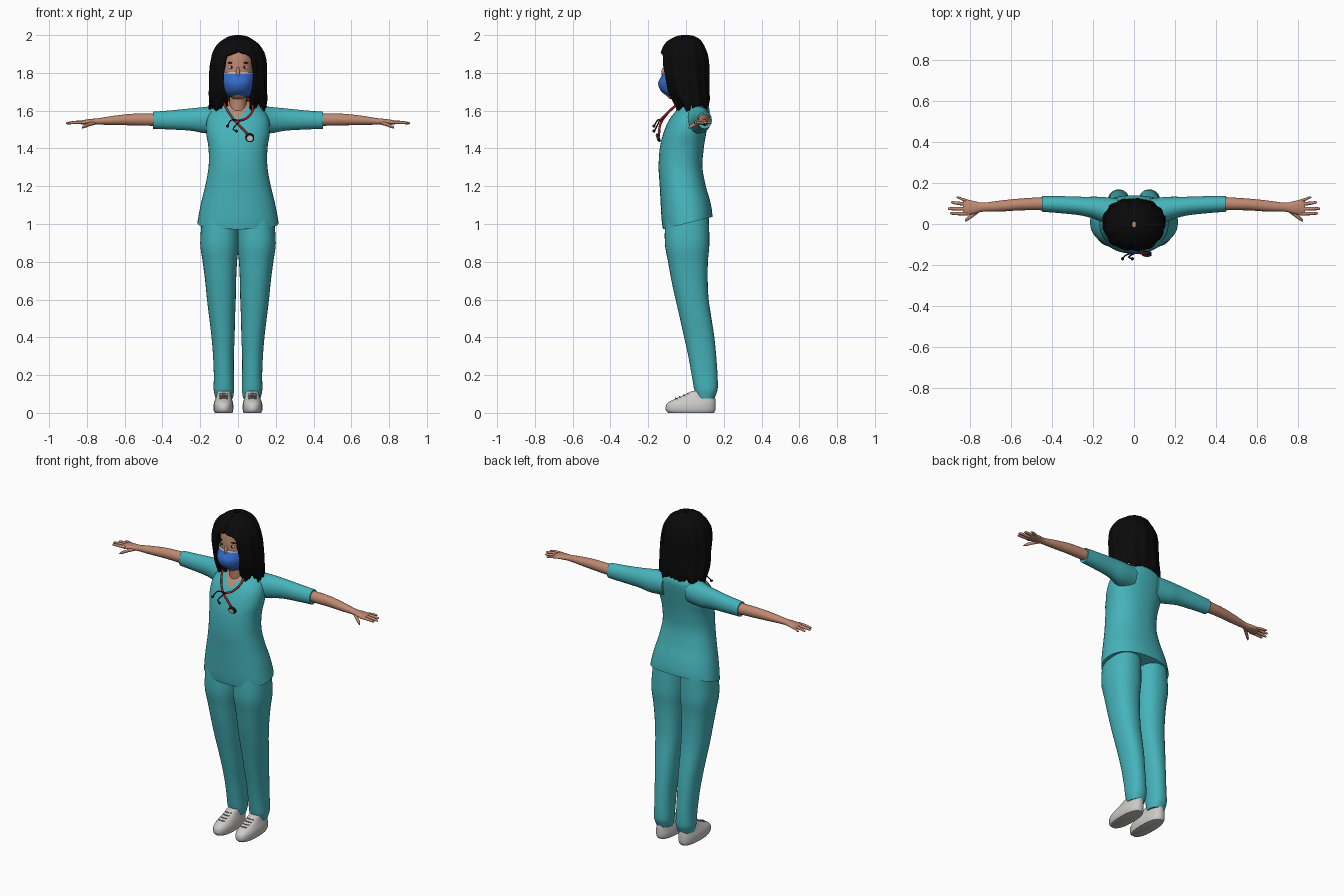
import bpy, bmesh, math
from mathutils import Vector

if "Cube" in bpy.data.objects:
    bpy.data.objects.remove(bpy.data.objects["Cube"])


def mat(name, r, g, b):
    m = bpy.data.materials.new(name)
    m.diffuse_color = (r, g, b, 1)
    m.use_nodes = True
    m.node_tree.nodes["Principled BSDF"].inputs["Base Color"].default_value = m.diffuse_color
    return m


TEAL = mat("teal_cloth", 0.06, 0.455, 0.495)
SKIN = mat("skin", 0.52, 0.25, 0.165)
HAIR = mat("black_hair", 0.003, 0.003, 0.003)
SHOE = mat("pale_shoe", 0.6, 0.59, 0.58)
GREY = mat("grey_lace", 0.22, 0.22, 0.22)
BLUE = mat("mask_blue", 0.035, 0.145, 0.58)
WHITE = mat("white", 0.8, 0.8, 0.8)
RED = mat("red_tube", 0.36, 0.02, 0.016)
DARK = mat("dark_rubber", 0.012, 0.012, 0.014)


def finish(name, bm, mats, rule=None, angle=50):
    bmesh.ops.recalc_face_normals(bm, faces=bm.faces)
    for f in bm.faces:
        f.smooth = True
        if rule:
            f.material_index = rule(f.calc_center_median())
    me = bpy.data.meshes.new(name)
    bm.to_mesh(me)
    bm.free()
    for m in mats:
        me.materials.append(m)
    me.set_sharp_from_angle(angle=math.radians(angle))
    ob = bpy.data.objects.new(name, me)
    bpy.context.collection.objects.link(ob)
    return ob


def refine(rings, k):
    """Catmull-Rom interpolation between the given rings."""
    out = []
    for i in range(len(rings) - 1):
        p0, p1 = rings[max(i - 1, 0)], rings[i]
        p2, p3 = rings[i + 1], rings[min(i + 2, len(rings) - 1)]
        for j in range(k):
            t = j / k
            out.append([0.5 * (2 * b + (c - a) * t + (2 * a - 5 * b + 4 * c - d) * t * t
                               + (3 * b - a - 3 * c + d) * t ** 3)
                        for a, b, c, d in zip(p0, p1, p2, p3)])
    return out + [list(rings[-1])]


def spow(v, p):
    return math.copysign(abs(v) ** (2 / p), v)


def loft(name, rings, mats, axis='z', n=32, k=4, p=2.0, sx=1, warp=None, rule=None, cut=None):
    """Ring = (position on axis, centre, half width, y start, y end[, opening angle])."""
    bm = bmesh.new()
    is_open = len(rings[0]) > 5
    loops = []
    for r in refine(rings, k):
        t, c, w, y0, y1 = r[:5]
        h = max(r[5], 0.004) if is_open else 0
        loop = []
        for i in range(n):
            a = h + (2 * math.pi - 2 * h) * i / (n - 1 if is_open else n)
            s = c + w * spow(math.sin(a), p)
            y = (y0 + y1) / 2 - (y1 - y0) / 2 * spow(math.cos(a), p)
            co = Vector((s, y, t)) if axis == 'z' else Vector((t, y, s))
            if warp:
                co = warp(co, a)
            co.x *= sx
            loop.append(bm.verts.new(co))
        loops.append(loop)
    for A, B in zip(loops, loops[1:]):
        for i in range(n - 1 if is_open else n):
            j = (i + 1) % n
            bm.faces.new((A[i], A[j], B[j], B[i]))
    if not is_open:
        bm.faces.new(loops[0])
        bm.faces.new(loops[-1])
    for co, no in cut or []:
        bmesh.ops.bisect_plane(bm, geom=bm.verts[:] + bm.edges[:] + bm.faces[:],
                               plane_co=co, plane_no=no)
    return finish(name, bm, mats, rule)


def blob(name, loc, size, m):
    bm = bmesh.new()
    bmesh.ops.create_uvsphere(bm, u_segments=16, v_segments=10, radius=1)
    for v in bm.verts:
        v.co = Vector((v.co.x * size[0], v.co.y * size[1], v.co.z * size[2])) + Vector(loc)
    return finish(name, bm, [m])


def tube(name, pts, rad, m):
    cu = bpy.data.curves.new(name, 'CURVE')
    cu.dimensions = '3D'
    cu.bevel_depth, cu.bevel_resolution, cu.use_fill_caps = rad, 2, True
    sp = cu.splines.new('POLY')
    path = refine(pts, 6)
    sp.points.add(len(path) - 1)
    for q, co in zip(sp.points, path):
        q.co = (*co, 1)
    cu.materials.append(m)
    ob = bpy.data.objects.new(name, cu)
    bpy.context.collection.objects.link(ob)
    bpy.ops.object.select_all(action='DESELECT')
    ob.select_set(True)
    bpy.context.view_layer.objects.active = ob
    bpy.ops.object.convert(target='MESH')


def disc(name, loc, rad, depth, m, normal):
    bm = bmesh.new()
    bmesh.ops.create_cone(bm, cap_ends=True, segments=24, radius1=rad, radius2=rad, depth=depth)
    rot = Vector(normal).to_track_quat('Z', 'Y')
    for v in bm.verts:
        v.co = rot @ v.co + Vector(loc)
    finish(name, bm, [m])


def thicken(ob, d):
    mod = ob.modifiers.new("thickness", 'SOLIDIFY')
    mod.thickness, mod.offset = d, -1


# Tunic: tilted hem, V neck showing skin
def hem(co, a):
    co.z += 0.25 * (co.y - 0.01) * max(0, min(1, (1.2 - co.z) / 0.19))
    return co


V = 1.55
loft("tunic", [(1.005, 0, .215, -.122, .14), (1.05, 0, .208, -.129, .137),
               (1.12, 0, .194, -.134, .125), (1.2, 0, .174, -.139, .105),
               (1.3, 0, .156, -.145, .087), (1.4, 0, .156, -.139, .094),
               (1.48, 0, .168, -.12, .107), (1.55, 0, .165, -.09, .12),
               (1.6, 0, .14, -.052, .125), (1.63, 0, .1, -.025, .115),
               (1.65, 0, .06, 0, .09)], [TEAL, SKIN], n=48, p=2.25, warp=hem,
     cut=[((0, 0, V), (1, 0, -.75)), ((0, 0, V), (1, 0, .75))],
     rule=lambda c: int(abs(c.x) < .75 * (c.z - V) and c.y < 0.03))
loft("neck", [(1.56, 0, .05, -.05, .06), (1.64, 0, .045, -.055, .05), (1.72, 0, .045, -.06, .05)], [SKIN])

# Head, nose, eyes and brows
loft("head", [(1.662, 0, .025, -.085, -.02), (1.69, 0, .055, -.11, .02), (1.74, 0, .075, -.118, .07),
              (1.8, 0, .083, -.118, .09), (1.87, 0, .085, -.116, .095), (1.93, 0, .075, -.1, .085),
              (1.97, 0, .04, -.05, .05)], [SKIN])
blob("nose", (0, -.115, 1.80), (.011, .016, .03), SKIN)
for sx, side in ((-1, "right"), (1, "left")):
    blob(side + "_eye", (sx * .034, -.104, 1.83), (.015, .007, .008), WHITE)
    blob(side + "_iris", (sx * .034, -.108, 1.83), (.006, .0055, .007), DARK)
    blob(side + "_brow", (sx * .036, -.104, 1.853), (.02, .007, .004), HAIR)

# Face mask with a white top edge
thicken(loft("face_mask", [(1.672, 0, .06, .05, -.085, 2.0), (1.69, 0, .074, .06, -.118, 1.95),
                           (1.715, 0, .082, .06, -.14, 1.9), (1.75, 0, .087, .06, -.147, 1.85),
                           (1.785, 0, .089, .06, -.128, 1.85), (1.803, 0, .089, .06, -.119, 1.85)],
             [BLUE, WHITE], rule=lambda c: int(c.z > 1.794)), .006)


# Hair: shell open at the face, with wavy strands and ragged ends
def strands(co, a):
    s = 1 + .022 * math.sin(13 * a) + .015 * math.sin(5 * a + 20 * co.z)
    co.x *= s
    co.y *= s
    co.z += (.018 * math.sin(9 * a) + .008 * math.sin(31 * a)) * max(0, min(1, (1.7 - co.z) / .08))
    return co


thicken(loft("hair", [(2.0, 0, .012, -.02, .015, 0), (1.994, 0, .045, -.05, .045, 0),
                      (1.975, 0, .08, -.087, .076, 0), (1.95, 0, .11, -.112, .093, 0),
                      (1.915, 0, .132, -.128, .108, 0), (1.89, 0, .141, -.135, .115, .46),
                      (1.84, 0, .149, -.135, .12, .52), (1.77, 0, .152, -.124, .121, .58),
                      (1.7, 0, .153, -.108, .124, .5), (1.65, 0, .152, -.078, .126, .42),
                      (1.612, 0, .146, -.045, .116, .45)], [HAIR], n=96, k=3, warp=strands), .014)

# Limbs, mirrored left and right
FINGERS = [(.05, .052, .9, .0085), (.074, .075, .91, .009), (.096, .105, .895, .0085), (.112, .13, .868, .007)]
for sx, side in ((-1, "right_"), (1, "left_")):
    loft(side + "sleeve", [(.08, 1.555, .075, -.03, .125), (.17, 1.55, .07, .015, .133),
                           (.25, 1.553, .059, .04, .133), (.35, 1.551, .051, .052, .136),
                           (.45, 1.549, .045, .06, .137)], [TEAL], 'x', sx=sx)
    loft(side + "arm", [(.42, 1.552, .033, .067, .133), (.55, 1.553, .031, .067, .125),
                        (.65, 1.549, .025, .061, .115), (.74, 1.543, .017, .06, .104),
                        (.78, 1.541, .015, .05, .112), (.82, 1.538, .012, .044, .119),
                        (.835, 1.537, .008, .046, .117)], [SKIN], 'x', n=24, sx=sx)
    for i, (y0, y1, tip, r) in enumerate(FINGERS):
        loft(f"{side}finger_{i + 1}", [(.81, 1.538, r, y0 - r, y0 + r),
                                       ((.81 + tip) / 2, 1.538, r, (y0 + y1) / 2 - r, (y0 + y1) / 2 + r),
                                       (tip - .008, 1.534, r * .75, y1 - r * .75, y1 + r * .75),
                                       (tip, 1.533, r * .25, y1 - r * .25, y1 + r * .25)],
             [SKIN], 'x', n=10, k=3, sx=sx)
    loft(side + "thumb", [(.755, 1.536, .01, .058, .085), (.785, 1.528, .01, .035, .06),
                          (.812, 1.517, .009, .017, .038), (.826, 1.51, .004, .011, .022)],
         [SKIN], 'x', n=12, k=3, sx=sx)
    loft(side + "trouser_leg", [(1.04, .095, .095, -.11, .12), (.9, .098, .102, -.112, .124),
                                (.8, .096, .091, -.095, .116), (.7, .092, .082, -.077, .115),
                                (.6, .088, .076, -.055, .12), (.5, .084, .068, -.032, .135),
                                (.4, .079, .061, -.01, .15), (.3, .077, .055, .012, .16),
                                (.2, .075, .053, .03, .167), (.13, .075, .054, .042, .168),
                                (.1, .074, .051, .05, .16), (.075, .073, .046, .055, .15)],
         [TEAL], p=2.25, sx=sx)
    loft(side + "shoe", [(0, .076, .046, -.095, .148), (.012, .077, .051, -.106, .155),
                         (.03, .077, .053, -.108, .157), (.05, .077, .051, -.1, .157),
                         (.07, .076, .045, -.068, .156), (.09, .075, .039, -.02, .152),
                         (.115, .074, .034, .03, .145)], [SHOE], p=2.4, k=3, sx=sx)
    for i in range(4):
        y, z = -.05 + .021 * i, .078 + .0085 * i
        tube(f"{side}lace_{i + 1}", [(sx * .055, y, z - .002), (sx * .076, y - .006, z), (sx * .097, y, z - .002)],
             .003, GREY)

# Stethoscope: red tubing, dark ear prongs, round chest piece
tube("stethoscope_tube", [(.01, -.14, 1.548), (.045, -.125, 1.56), (.075, -.09, 1.595), (.075, -.03, 1.64),
                          (.05, .07, 1.662), (0, .085, 1.665), (-.05, .07, 1.662), (-.072, -.03, 1.64),
                          (-.055, -.085, 1.6), (-.02, -.125, 1.55), (.02, -.14, 1.51), (.06, -.143, 1.465)],
     .0065, RED)
for i, (mid, end) in enumerate((((-.035, -.15, 1.55), (-.056, -.17, 1.518)),
                                ((-.025, -.16, 1.505), (-.008, -.17, 1.492)))):
    tube(f"ear_prong_{i + 1}", [(.012, -.14, 1.548), mid, end], .0035, DARK)
    blob(f"ear_tip_{i + 1}", end, (.008, .008, .008), DARK)
tilt = Vector((0, -1, -.35)).normalized()
base = Vector((.063, -.146, 1.457))
disc("chest_piece_rim", base, .023, .014, DARK, tilt)
disc("chest_piece_face", base + tilt * .0075, .016, .006, WHITE, tilt)
